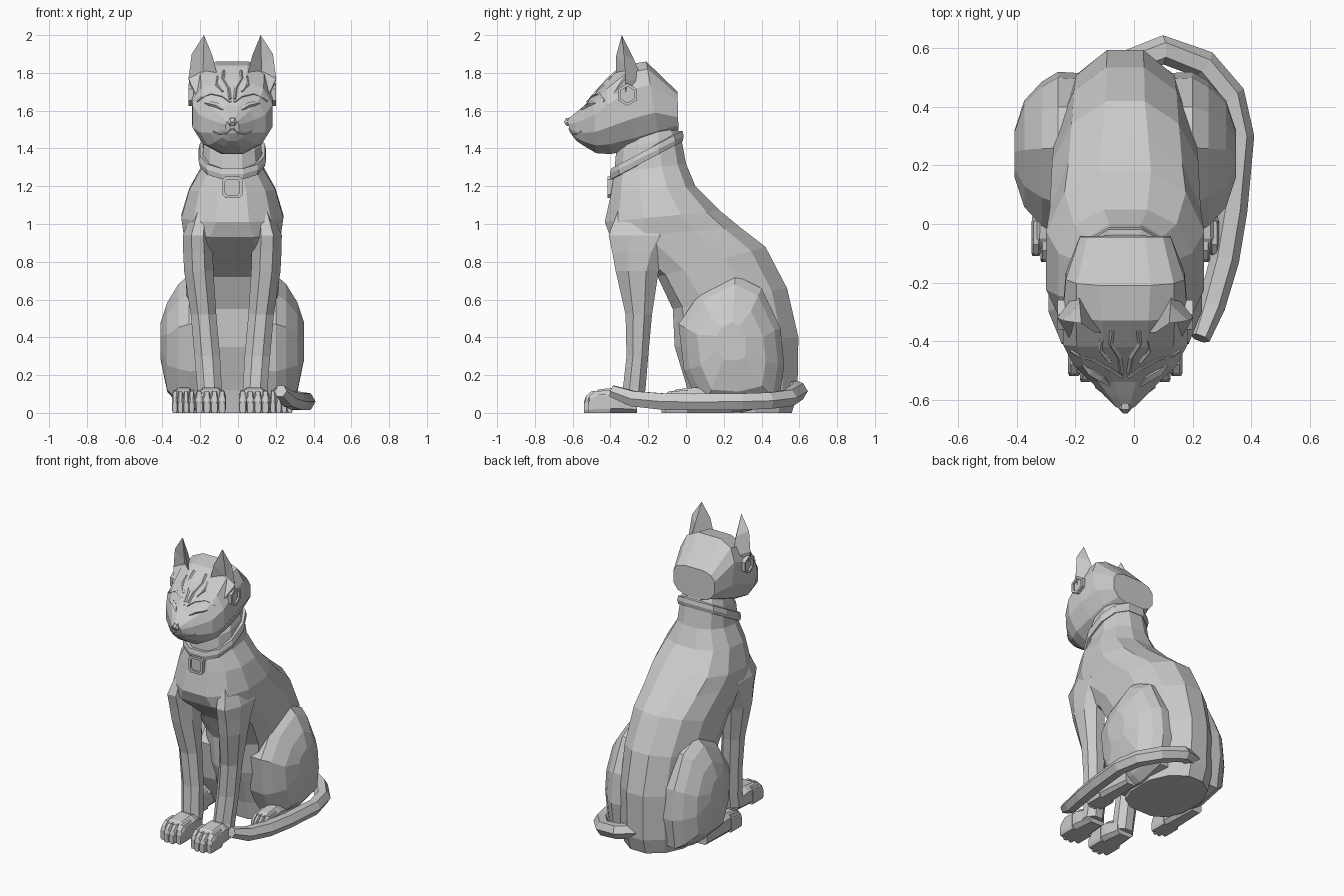
import bpy, bmesh
from math import sin, cos, pi
from mathutils import Vector
from mathutils.bvhtree import BVHTree

cube = bpy.data.objects.get("Cube")
if cube:
    bpy.data.objects.remove(cube)

MID = -0.03  # plane of symmetry; the tail shifts the body sideways
SIDES = ((1, "left"), (-1, "right"))

stone = bpy.data.materials.new("grey_stone")
stone.use_nodes = True
stone.diffuse_color = (0.6, 0.6, 0.6, 1)
stone.node_tree.nodes["Principled BSDF"].inputs["Base Color"].default_value = (0.6, 0.6, 0.6, 1)


def part(name, verts, faces):
    """Flat shaded mesh with outward normals."""
    bm = bmesh.new()
    vs = [bm.verts.new((v[0] + MID, v[1], v[2])) for v in verts]
    for f in faces:
        bm.faces.new([vs[i] for i in f])
    bmesh.ops.recalc_face_normals(bm, faces=bm.faces)
    me = bpy.data.meshes.new(name)
    bm.to_mesh(me)
    bm.free()
    me.materials.append(stone)
    ob = bpy.data.objects.new(name, me)
    bpy.context.collection.objects.link(ob)
    return ob


def loft(name, rings, caps=True, loop=False):
    """Skin a row of rings that share one point count."""
    n, m = len(rings[0]), len(rings)
    verts = [p for r in rings for p in r]
    faces = []
    for k in range(m if loop else m - 1):
        a, b = k * n, (k + 1) % m * n
        for i in range(n):
            j = (i + 1) % n
            faces.append((a + i, a + j, b + j, b + i))
    if caps:
        faces += [tuple(range(n)), tuple(range((m - 1) * n, m * n))]
    return part(name, verts, faces)


def soft(v, power):
    return abs(v) ** power * (1 if v > 0 else -1)


def section(y0, z0, y1, z1, w, power=0.85, belly=0.85, n=12):
    """Rounded slice between two profile points; belly shapes the second half."""
    a, b = Vector((0, y0, z0)), Vector((0, y1, z1))
    ring = []
    for i in range(n):
        t = (i + 0.5) * 2 * pi / n
        p = power if cos(t) > 0 else belly
        along = soft(cos(t) / cos(pi / n), p)
        across = soft(sin(t) / cos(pi / n), p)
        ring.append((a + b) / 2 + (a - b) / 2 * along + Vector((w * across, 0, 0)))
    return ring


def tube(name, path, radii, n=6, up=(0, 0, 1)):
    pts = [Vector(p) for p in path]
    rings = []
    for i, p in enumerate(pts):
        t = (pts[min(i + 1, len(pts) - 1)] - pts[max(i - 1, 0)]).normalized()
        u = t.cross(Vector(up)).normalized()
        v = u.cross(t)
        rings.append([p + radii[i] * (u * cos(a) + v * sin(a))
                      for a in [k * 2 * pi / n for k in range(n)]])
    return loft(name, rings)


def box_ring(x0, x1, y0, y1, z):
    """Level eight-sided slice."""
    cx, cy, hx, hy = (x0 + x1) / 2, (y0 + y1) / 2, (x1 - x0) / 2, (y1 - y0) / 2
    k = 1 / cos(pi / 8)
    return [(cx + hx * k * cos(a), cy + hy * k * sin(a), z)
            for a in [(i + 0.5) * pi / 4 for i in range(8)]]


def medallion(name, n, ru, rz, depth, loc, normal, power):
    """Framed plate with a sunken middle; low power gives a cut-corner square."""
    nv, c = Vector(normal), Vector(loc)
    u = nv.cross(Vector((0, 0, 1)))
    rings = []
    for s, d in ((1, -0.5), (1, 1), (0.72, 1), (0.72, 0.3)):
        rings.append([c + nv * depth * d + u * ru * s * soft(cos(a), power)
                      + Vector((0, 0, rz * s * soft(sin(a), power)))
                      for a in [(i + 0.5) * 2 * pi / n for i in range(n)]])
    return loft(name, rings)


# Torso from rump to neck: back point, front point, half width, roundness
loft("torso", [section(*s) for s in (
    (0.56, 0.0, 0.03, 0.0, 0.21, 1, 0.7),
    (0.59, 0.1, 0.01, 0.12, 0.225, 1, 0.7),
    (0.595, 0.4, -0.06, 0.35, 0.23, 1, 0.65),
    (0.535, 0.66, -0.07, 0.55, 0.24, 1, 0.6),
    (0.42, 0.88, -0.15, 0.72, 0.25, 1, 0.5),
    (0.29, 0.98, -0.4, 0.93, 0.258, 0.9, 0.6),
    (0.18, 1.07, -0.43, 1.01, 0.27),
    (0.05, 1.2, -0.395, 1.17, 0.228),
    (0.0, 1.32, -0.38, 1.27, 0.165),
    (-0.03, 1.48, -0.37, 1.38, 0.152),
    (-0.08, 1.56, -0.3, 1.48, 0.13))])

# Head from skull to muzzle: top point, bottom point, half width, roundness
head = loft("head", [section(*s) for s in (
    (-0.045, 1.7, -0.04, 1.5, 0.155, 0.6, 0.8),
    (-0.21, 1.86, -0.14, 1.44, 0.203, 0.65, 0.95),
    (-0.33, 1.84, -0.26, 1.4, 0.213, 0.75, 0.95),
    (-0.42, 1.76, -0.4, 1.37, 0.212, 0.8, 1),
    (-0.49, 1.68, -0.475, 1.375, 0.175, 0.85, 1),
    (-0.54, 1.625, -0.535, 1.41, 0.118),
    (-0.59, 1.585, -0.58, 1.44, 0.072),
    (-0.63, 1.55, -0.61, 1.48, 0.035))])
tube("nose", [(0, -0.59, 1.55), (0, -0.625, 1.54), (0, -0.64, 1.53)], (0.02, 0.026, 0.015))

# Collar and pendant
collar = []
for grow, lift in ((-0.015, -0.028), (0.012, -0.028), (0.018, 0), (0.012, 0.028), (-0.015, 0.028)):
    collar.append(section(-0.03 + grow, 1.465 + lift, -0.385 - grow, 1.265 + lift, 0.16 + grow))
loft("collar", collar, caps=False, loop=True)
medallion("pendant", 8, 0.055, 0.058, 0.02, (0, -0.395, 1.195), (0, -1, 0), 0.4)

skin = BVHTree.FromPolygons([v.co for v in head.data.vertices],
                            [tuple(p.vertices) for p in head.data.polygons])


def face_line(name, s, pts, radii):
    """Raised line laid on the front of the head."""
    path = []
    for x, z in pts:
        hit = skin.ray_cast(Vector((s * x + MID, -2, z)), Vector((0, 1, 0)))[0]
        if hit:
            path.append((s * x, hit.y, z))
    if len(path) > 1:
        tube(name, path, radii, 4, (0, 1, 0))


def paw(name, s, x0, x1, y0, y1):
    """Foot with four toes; y0 is the toe end."""
    w, cx = (x1 - x0) / 2, (x0 + x1) / 2
    heel = [section(y, h, y, 0, w * k, 0.7, 0.5, 8) for y, h, k in
            ((y1, 0.1, 0.75), (y0 + 0.18, 0.135, 0.95), (y0 + 0.08, 0.125, 1), (y0 + 0.03, 0.09, 0.95))]
    loft(name, [[(s * (cx + p.x), p.y, p.z) for p in r] for r in heel])
    for i in range(4):
        tx = x0 + w * (i + 0.5) / 2
        back = 0.02 if i in (0, 3) else 0
        rings = [section(y0 + back + d, h, y0 + back + d, 0, w * k, 0.7, 0.5, 8) for d, h, k in
                 ((0.12, 0.12, 0.25), (0.04, 0.115, 0.26), (0.01, 0.09, 0.25), (0, 0.06, 0.2))]
        loft(f"{name}_toe_{i + 1}", [[(s * (tx + p.x), p.y, p.z) for p in r] for r in rings])


# Thigh outline in side profile
thigh = ((-0.04, 0.47), (0.07, 0.63), (0.26, 0.73), (0.4, 0.66), (0.5, 0.45), (0.52, 0.25),
         (0.49, 0.05), (0.3, 0.005), (0.08, 0.02), (-0.01, 0.22))

for s, side in SIDES:
    # Front leg: inner x, outer x, front y, back y, height
    loft(side + "_front_leg", [[(s * p[0], p[1], p[2]) for p in box_ring(*r)] for r in (
        (0.12, 0.19, -0.34, -0.1, 1.12),
        (0.108, 0.262, -0.41, -0.03, 0.94),
        (0.103, 0.26, -0.39, -0.1, 0.85),
        (0.1, 0.255, -0.372, -0.145, 0.75),
        (0.085, 0.22, -0.32, -0.18, 0.52),
        (0.065, 0.2, -0.315, -0.2, 0.3),
        (0.055, 0.185, -0.335, -0.215, 0.12),
        (0.055, 0.185, -0.36, -0.23, 0.03))])
    paw(side + "_front_paw", s, 0.035, 0.195, -0.54, -0.26)
    paw(side + "_hind_paw", s, 0.2, 0.32, -0.13, 0.25)

    # Haunch bulging outwards: offset, scale, centre height
    loft(side + "_haunch", [[(s * x, 0.24 + (y - 0.24) * k, c + (z - 0.37) * k) for y, z in thigh]
                            for x, k, c in ((0.13, 0.98, 0.37), (0.23, 1, 0.37), (0.285, 0.88, 0.365),
                                            (0.345, 0.65, 0.35), (0.379, 0.28, 0.38))])

    # Hollow ear: tip, inner edge, outer edge, front, back, hollow
    ear = ((0.15, -0.34, 2.0), (0.105, -0.37, 1.89), (0.075, -0.37, 1.77), (0.215, -0.33, 1.9),
           (0.232, -0.32, 1.77), (0.18, -0.41, 1.66), (0.155, -0.275, 1.87), (0.16, -0.225, 1.75),
           (0.155, -0.31, 1.81), (0.212, -0.32, 1.65))
    part(side + "_ear", [(s * x, y, z) for x, y, z in ear],
         [(0, 1, 6), (1, 2, 7, 6), (0, 6, 3), (6, 7, 4, 3), (0, 3, 8), (0, 8, 1),
          (1, 8, 2), (3, 4, 8), (2, 8, 5), (8, 4, 5), (4, 9, 5), (4, 7, 9)])
    medallion(side + "_earring", 6, 0.058, 0.06, 0.018, (s * 0.214, -0.31, 1.685), (s, 0, 0), 1)

    # Raised face markings, eyes and mouth
    thin = (0.008,) * 5
    face_line(side + "_brow", s, ((0.01, 1.645), (0.05, 1.675), (0.11, 1.69), (0.16, 1.67), (0.185, 1.65)), thin)
    face_line(side + "_forehead_line", s, ((0.012, 1.66), (0.02, 1.72), (0.05, 1.77), (0.045, 1.81)), thin)
    face_line(side + "_temple_line", s, ((0.05, 1.7), (0.085, 1.74), (0.08, 1.78)), thin)
    face_line(side + "_eye", s, ((0.05, 1.605), (0.08, 1.625), (0.115, 1.635), (0.145, 1.64)),
              (0.004, 0.016, 0.016, 0.004))
    face_line(side + "_mouth", s, ((0.004, 1.505), (0.03, 1.48), (0.07, 1.475), (0.1, 1.49)), (0.006,) * 4)

# Tail curling round the left side
tail = ((0, 0.54, 0.135), (0.13, 0.595, 0.115), (0.27, 0.545, 0.08), (0.36, 0.44, 0.065),
        (0.391, 0.3, 0.06), (0.368, 0.05, 0.058), (0.34, -0.12, 0.06), (0.295, -0.28, 0.075),
        (0.255, -0.39, 0.115))
tube("tail", tail, (0.05, 0.05, 0.05, 0.05, 0.05, 0.05, 0.05, 0.047, 0.035))
